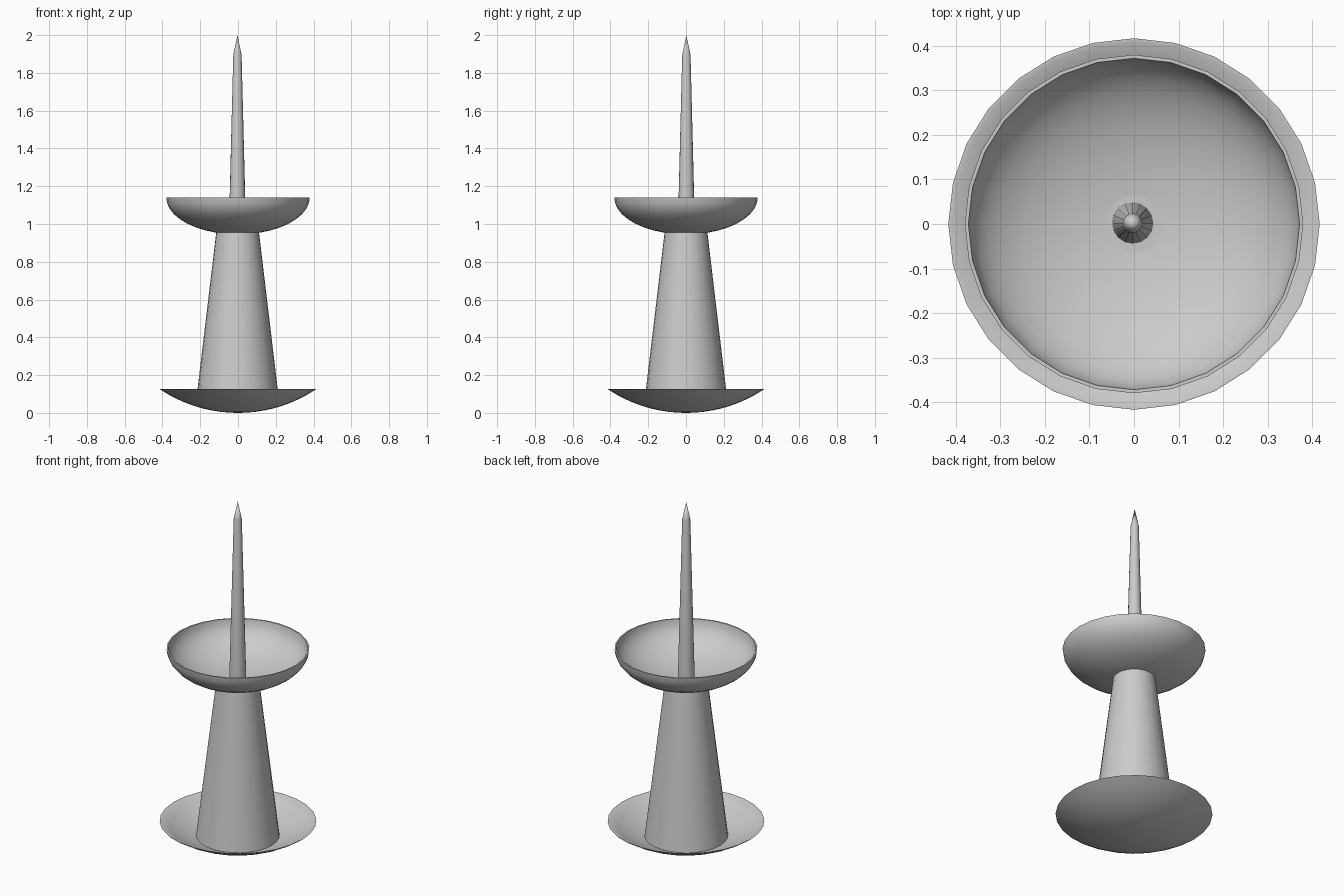
import bpy, bmesh
from math import sin, cos, pi, sqrt, radians

if "Cube" in bpy.data.objects:
    bpy.data.objects.remove(bpy.data.objects["Cube"])


def lathe(name, profile, sides, x=0.0, y=0.0, smooth=35):
    """Spin an (r, z) profile about z; points with r = 0 become poles."""
    bm = bmesh.new()
    rings = []
    for r, z in profile:
        n = 1 if r == 0 else sides
        rings.append([bm.verts.new((x + r * cos(2 * pi * i / sides),
                                    y + r * sin(2 * pi * i / sides), z)) for i in range(n)])
    for a, b in zip(rings, rings[1:]):
        for i in range(sides):
            j = (i + 1) % sides
            quad = [a[i % len(a)], a[j % len(a)], b[j % len(b)], b[i % len(b)]]
            bm.faces.new(list(dict.fromkeys(quad)))
    bmesh.ops.recalc_face_normals(bm, faces=bm.faces)
    mesh = bpy.data.meshes.new(name)
    bm.to_mesh(mesh)
    bm.free()
    obj = bpy.data.objects.new(name, mesh)
    bpy.context.collection.objects.link(obj)
    if smooth:
        bpy.ops.object.select_all(action='DESELECT')
        obj.select_set(True)
        bpy.context.view_layer.objects.active = obj
        bpy.ops.object.shade_smooth_by_angle(angle=radians(smooth))
    return obj


def cap(radius, height, base, steps=9):
    """Shallow spherical cap, from pole to rim."""
    R = (radius ** 2 + height ** 2) / (2 * height)
    rs = [radius * i / steps for i in range(steps + 1)]
    return [(r, base + R - sqrt(R * R - r * r)) for r in rs]


def bowl(radius, height, base, steps=10):
    """Quarter ellipse, from pole to rim."""
    return [(radius * sin(pi / 2 * i / steps),
             base + height * (1 - cos(pi / 2 * i / steps))) for i in range(steps + 1)]


# Base dish: thin shallow saucer
lathe("base_dish", cap(0.417, 0.127, 0.0) + cap(0.408, 0.117, 0.01)[::-1], 28)

# Tapered stem between the two dishes
lathe("stem", [(0, 0.035), (0.223, 0.035), (0.113, 0.958), (0, 0.958)], 28, x=-0.002)

# Drip bowl: deeper, with near-vertical rim
lathe("drip_bowl", bowl(0.38, 0.195, 0.945) + bowl(0.372, 0.185, 0.955)[::-1], 28)

# Candle spike with sharpened tip
lathe("spike", [(0, 0.952), (0.046, 0.952), (0.022, 1.895), (0, 2.0)], 16,
      x=-0.003, y=0.002)
